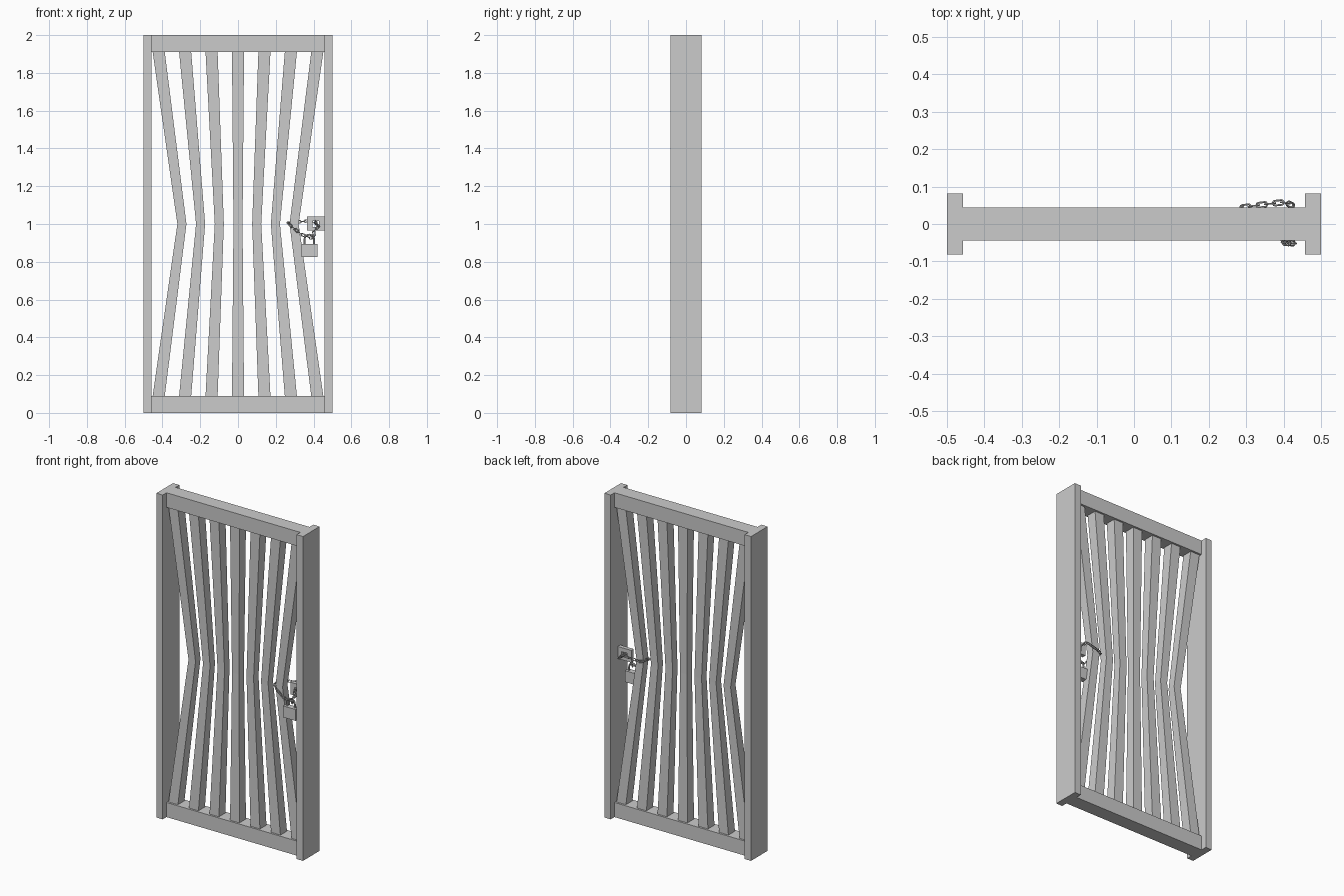
import bpy, bmesh, math
from mathutils import Vector, Matrix

if "Cube" in bpy.data.objects:
    bpy.data.objects.remove(bpy.data.objects["Cube"])


def make(name, bm):
    bmesh.ops.recalc_face_normals(bm, faces=bm.faces)
    me = bpy.data.meshes.new(name)
    bm.to_mesh(me)
    bm.free()
    ob = bpy.data.objects.new(name, me)
    bpy.context.collection.objects.link(ob)
    return ob


def box(name, x0, x1, y0, y1, z0, z1):
    bm = bmesh.new()
    bmesh.ops.create_cube(bm, size=1)
    for v in bm.verts:
        v.co = ((x0 + x1) / 2 + v.co.x * (x1 - x0),
                (y0 + y1) / 2 + v.co.y * (y1 - y0),
                (z0 + z1) / 2 + v.co.z * (z1 - z0))
    return make(name, bm)


def loft(name, rings, closed=False):
    """Skin a list of equally sized point rings."""
    bm = bmesh.new()
    vs = [[bm.verts.new(p) for p in r] for r in rings]
    n, m = len(rings), len(rings[0])
    for i in range(n if closed else n - 1):
        a, b = vs[i], vs[(i + 1) % n]
        for j in range(m):
            k = (j + 1) % m
            bm.faces.new((a[j], a[k], b[k], b[j]))
    if not closed:
        bm.faces.new(vs[0])
        bm.faces.new(vs[-1])
    return make(name, bm)


def tube(name, pts, axis, r, sides, closed):
    """Tube along a planar path whose plane normal is axis."""
    rings, n = [], len(pts)
    for i, p in enumerate(pts):
        a = pts[(i - 1) % n] if closed or i else p
        b = pts[(i + 1) % n] if closed or i < n - 1 else p
        side = (b - a).normalized().cross(axis)
        rings.append([p + r * (math.cos(t) * side + math.sin(t) * axis)
                      for t in (2 * math.pi * j / sides for j in range(sides))])
    return loft(name, rings, closed)


# Frame posts and rails
for s, side in ((-1, "left"), (1, "right")):
    xs = sorted((s * 0.457, s * 0.5))
    box(side + "_post", *xs, -0.081, 0.081, 0, 2)
box("bottom_rail", -0.457, 0.457, -0.044, 0.044, 0, 0.09)
box("top_rail", -0.457, 0.457, -0.044, 0.044, 1.91, 2)

# Bars pinched towards the middle
for i in range(-3, 4):
    rings = []
    for z, x, h in ((0.088, 0.14 * i, 0.032), (1.0, 0.099 * i, 0.024), (1.912, 0.14 * i, 0.032)):
        rings.append([(x + a * h, b * h, z) for a, b in ((-1, -1), (1, -1), (1, 1), (-1, 1))])
    loft("bar", rings)

# Hasp plate with a square eye for the chain
box("hasp_top", 0.365, 0.457, -0.012, 0.012, 1.015, 1.04)
box("hasp_bottom", 0.365, 0.457, -0.012, 0.012, 0.965, 0.985)
box("hasp_inner", 0.365, 0.395, -0.012, 0.012, 0.985, 1.015)
box("hasp_outer", 0.43, 0.457, -0.012, 0.012, 0.985, 1.015)

# Padlock
box("padlock_body", 0.335, 0.42, -0.038, -0.004, 0.825, 0.895)
arch = [Vector((0.352, -0.021, 0.89))]
arch += [Vector((0.3775 - 0.0255 * math.cos(t), -0.021, 0.918 + 0.0255 * math.sin(t)))
         for t in (math.pi * k / 8 for k in range(9))]
arch.append(Vector((0.403, -0.021, 0.89)))
tube("padlock_shackle", arch, Vector((0, 1, 0)), 0.005, 8, False)

# Chain path: round the last bar, behind the hasp, through its eye and down to the lock
path = [Vector(p) for p in (
    (0.375, -0.021, 0.93), (0.335, -0.036, 0.945), (0.275, -0.036, 0.995),
    (0.26, 0.0, 1.01), (0.275, 0.042, 1.003), (0.33, 0.05, 1.012),
    (0.395, 0.058, 1.02), (0.425, 0.052, 0.99), (0.412, 0.0, 1.0),
    (0.412, -0.05, 1.015), (0.43, -0.052, 0.985), (0.4, -0.05, 0.965),
    (0.405, -0.045, 0.93), (0.38, -0.021, 0.925))]


def walk(d):
    for a, b in zip(path, path[1:]):
        l = (b - a).length
        if d <= l:
            return a.lerp(b, d / l)
        d -= l
    return path[-1]


total = sum((b - a).length for a, b in zip(path, path[1:]))
count = round(total / 0.022)
pitch = total / count
for k in range(count):
    a, b = walk(k * pitch), walk((k + 1) * pitch)
    u = (b - a).normalized()
    v = u.cross(Vector((0, 0, 1)) if abs(u.z) < 0.9 else Vector((1, 0, 0))).normalized()
    w = u.cross(v)
    if k % 2:
        v, w = w, -v
    c = (a + b) / 2
    oval = []
    for t in (2 * math.pi * (j + 0.5) / 12 for j in range(12)):
        off = math.copysign(0.008, math.cos(t))
        oval.append(c + u * (off + 0.0065 * math.cos(t)) + v * 0.0065 * math.sin(t))
    tube("chain_link", oval, w, 0.0025, 6, True)
